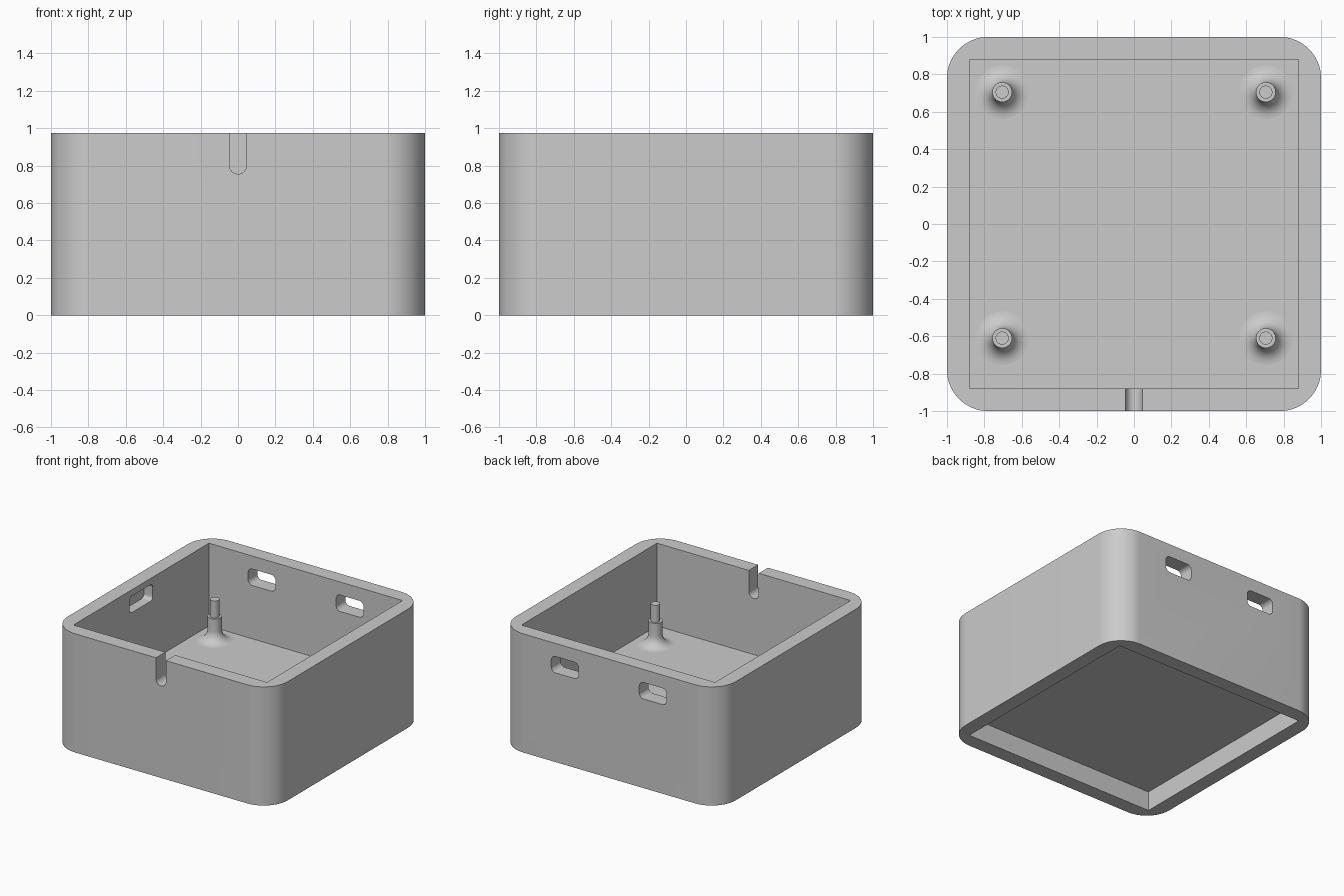
import bpy, bmesh
from math import pi, sin, cos, radians
from mathutils import Matrix, Vector

cube = bpy.data.objects.get("Cube")
if cube:
    bpy.data.objects.remove(cube, do_unlink=True)

HEIGHT = 0.975
WALL_IN = 0.88       # half width of the cavity
FLOOR_TOP = 0.295
FLOOR_UNDER = 0.16

grey = bpy.data.materials.new("light_grey")
grey.use_nodes = True
grey.diffuse_color = (0.6, 0.6, 0.6, 1)
grey.node_tree.nodes["Principled BSDF"].inputs["Base Color"].default_value = (0.6, 0.6, 0.6, 1)


def finish(bm, name):
    bmesh.ops.recalc_face_normals(bm, faces=bm.faces)
    mesh = bpy.data.meshes.new(name)
    bm.to_mesh(mesh)
    bm.free()
    mesh.materials.append(grey)
    obj = bpy.data.objects.new(name, mesh)
    bpy.context.collection.objects.link(obj)
    return obj


def prism(name, width, height, depth, radius, centre, turn=Matrix(), steps=8):
    """Rounded rectangle extruded along its normal, turned and centred."""
    bm = bmesh.new()
    ring = []
    for i, (sx, sy) in enumerate([(1, 1), (-1, 1), (-1, -1), (1, -1)]):
        cx, cy = sx * (width / 2 - radius), sy * (height / 2 - radius)
        for k in range(steps + 1 if radius else 1):
            a = pi / 2 * (i + k / steps)
            ring.append(bm.verts.new((cx + radius * cos(a), cy + radius * sin(a), -depth / 2)))
    face = bm.faces.new(ring)
    top = bmesh.ops.extrude_face_region(bm, geom=[face])["geom"]
    bmesh.ops.translate(bm, vec=(0, 0, depth),
                        verts=[v for v in top if isinstance(v, bmesh.types.BMVert)])
    bmesh.ops.remove_doubles(bm, verts=bm.verts, dist=1e-5)
    bm.transform(Matrix.Translation(Vector(centre)) @ turn)
    return finish(bm, name)


def smooth(obj):
    bpy.ops.object.select_all(action="DESELECT")
    obj.select_set(True)
    bpy.context.view_layer.objects.active = obj
    bpy.ops.object.shade_smooth_by_angle(angle=radians(30))


def cut(obj, cutter):
    mod = obj.modifiers.new("cut", "BOOLEAN")
    mod.operation, mod.solver, mod.object = "DIFFERENCE", "EXACT", cutter
    bpy.context.view_layer.objects.active = obj
    bpy.ops.object.modifier_apply(modifier=mod.name)
    bpy.data.objects.remove(cutter, do_unlink=True)


# Box body with rounded vertical corners
body = prism("box_body", 2, 2, HEIGHT, 0.22, (0, 0, HEIGHT / 2), steps=16)

# Square cavity above the floor and square recess below it
side = 2 * WALL_IN
cut(body, prism("cavity_cutter", side, side, 1, 0, (0, 0, FLOOR_TOP + 0.5)))
cut(body, prism("recess_cutter", side, side, 1, 0, (0, 0, FLOOR_UNDER - 0.5)))

# Cable slot in the front wall, with a round bottom
face_y = Matrix.Rotation(pi / 2, 4, "X")
face_x = Matrix.Rotation(pi / 2, 4, "Z") @ face_y
cut(body, prism("slot_cutter", 0.09, 0.5, 0.3, 0.0449, (0, -0.95, 0.755 + 0.25), face_y))

# Two windows through the back wall, and a blind pocket inside each side wall
for s in (-1, 1):
    cut(body, prism("window_cutter", 0.25, 0.135, 0.4, 0.04, (s * 0.4, 0.95, 0.8), face_y))
    cut(body, prism("pocket_cutter", 0.3, 0.135, 0.2, 0.03, (s * 0.86, 0, 0.855), face_x))
smooth(body)


# Stepped mounting post with a flared foot
def post(name, x, y):
    r, fillet, pin = 0.053, 0.09, 0.035
    points = [(0, FLOOR_TOP - 0.02), (r + fillet, FLOOR_TOP - 0.02)]
    for k in range(9):
        a = pi / 2 * k / 8
        points.append((r + fillet * (1 - sin(a)), FLOOR_TOP + fillet * (1 - cos(a))))
    points += [(r, 0.49), (pin, 0.49), (pin, 0.63), (0, 0.63)]
    bm = bmesh.new()
    verts = [bm.verts.new((px, 0, pz)) for px, pz in points]
    edges = [bm.edges.new(pair) for pair in zip(verts, verts[1:])]
    bmesh.ops.spin(bm, geom=verts + edges, cent=(0, 0, 0), axis=(0, 0, 1),
                   angle=2 * pi, steps=32)
    bmesh.ops.remove_doubles(bm, verts=bm.verts, dist=1e-5)
    bm.transform(Matrix.Translation((x, y, 0)))
    smooth(finish(bm, name))


for side_name, x in (("left", 0.705), ("right", -0.705)):
    for end_name, y in (("back", 0.705), ("front", -0.61)):
        post(f"{end_name}_{side_name}_post", x, y)
